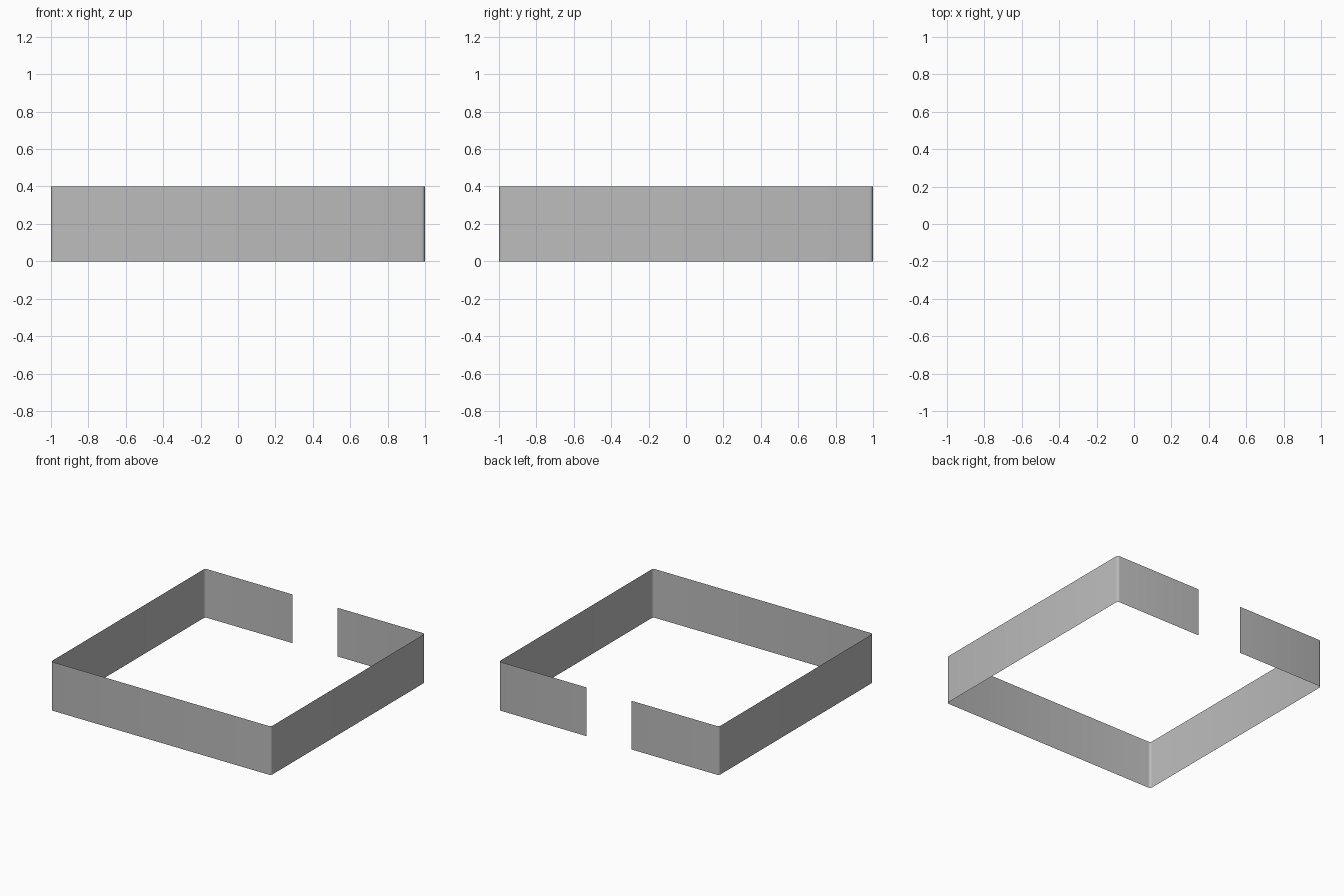
import bpy, bmesh, math

if "Cube" in bpy.data.objects:
    bpy.data.objects.remove(bpy.data.objects["Cube"])

HALF, HEIGHT, GAP = 1.0, 0.4, 0.205   # half width, wall height, half opening
RADIUS, SEGMENTS = 0.02, 4            # small rounded corners

# Plan outline: from one side of the back opening round to the other
path = [(-GAP, HALF)]
c = HALF - RADIUS
for cx, cy, start in ((-c, c, 90), (-c, -c, 180), (c, -c, 270), (c, c, 0)):
    for i in range(SEGMENTS + 1):
        a = math.radians(start + 90 * i / SEGMENTS)
        path.append((cx + RADIUS * math.cos(a), cy + RADIUS * math.sin(a)))
path.append((GAP, HALF))

# Thin wall raised from the outline, normals facing outward
bm = bmesh.new()
low = [bm.verts.new((x, y, 0)) for x, y in path]
high = [bm.verts.new((x, y, HEIGHT)) for x, y in path]
for i in range(len(path) - 1):
    f = bm.faces.new((low[i], low[i + 1], high[i + 1], high[i]))
    f.smooth = True
mesh = bpy.data.meshes.new("wall")
bm.to_mesh(mesh)
bm.free()

wall = bpy.data.objects.new("wall", mesh)
bpy.context.collection.objects.link(wall)

# Plain grey
grey = bpy.data.materials.new("mid grey")
grey.diffuse_color = (0.5, 0.5, 0.5, 1)
grey.use_nodes = True
grey.node_tree.nodes["Principled BSDF"].inputs["Base Color"].default_value = grey.diffuse_color
mesh.materials.append(grey)
